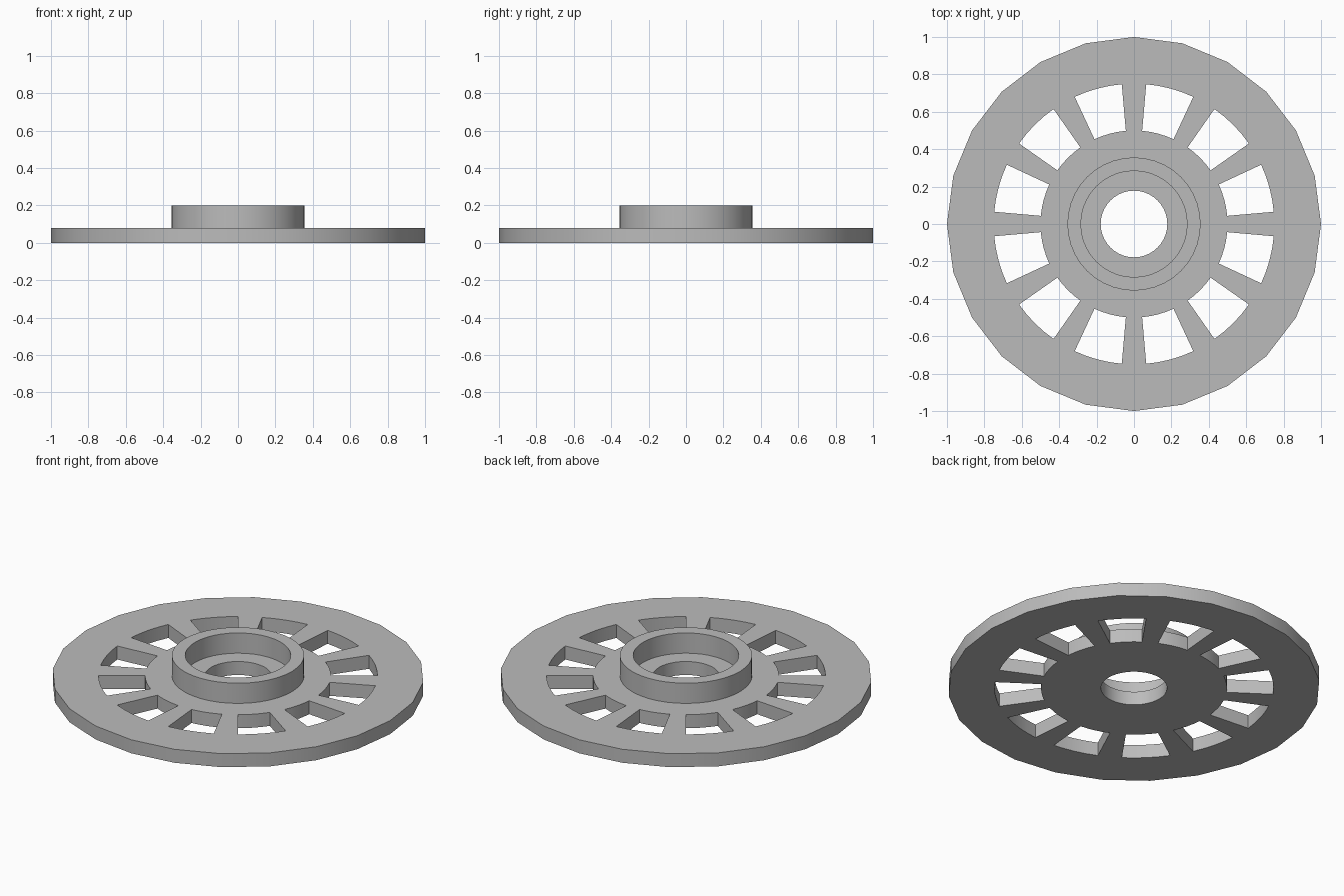
import bpy
import bmesh
from math import cos, sin, radians

cube = bpy.data.objects.get("Cube")
if cube:
    bpy.data.objects.remove(cube, do_unlink=True)

grey = bpy.data.materials.new("plain grey")
grey.use_nodes = True
colour = (0.5, 0.5, 0.5, 1)
grey.diffuse_color = colour
grey.node_tree.nodes["Principled BSDF"].inputs["Base Color"].default_value = colour


def arc(radius, start, end, steps):
    """Points along an arc, both ends included, angles in degrees."""
    angles = [radians(start + (end - start) * i / steps) for i in range(steps + 1)]
    return [(radius * cos(a), radius * sin(a)) for a in angles]


def circle(radius, sides):
    return arc(radius, 0, 360, sides)[:-1]


def plate(name, outlines, bottom, top):
    """Extrude closed outlines (the inner ones become holes) between two heights."""
    curve = bpy.data.curves.new(name, "CURVE")
    curve.dimensions = "2D"
    curve.fill_mode = "BOTH"
    curve.extrude = (top - bottom) / 2
    for outline in outlines:
        spline = curve.splines.new("POLY")
        spline.points.add(len(outline) - 1)
        for point, (x, y) in zip(spline.points, outline):
            point.co = (x, y, 0, 1)
        spline.use_cyclic_u = True
    obj = bpy.data.objects.new(name, curve)
    bpy.context.collection.objects.link(obj)
    bpy.ops.object.select_all(action="DESELECT")
    obj.select_set(True)
    bpy.context.view_layer.objects.active = obj
    bpy.ops.object.convert(target="MESH")
    obj = bpy.context.object

    # Weld the caps to the walls
    bm = bmesh.new()
    bm.from_mesh(obj.data)
    bmesh.ops.remove_doubles(bm, verts=bm.verts, dist=0.0005)
    bmesh.ops.translate(bm, verts=bm.verts, vec=(0, 0, (top + bottom) / 2))
    bmesh.ops.recalc_face_normals(bm, faces=bm.faces)
    bm.to_mesh(obj.data)
    bm.free()
    obj.data.materials.clear()
    obj.data.materials.append(grey)
    bpy.ops.object.shade_smooth_by_angle(angle=radians(30))
    return obj


# Spoked disc: faceted rim, central bore and a ring of slots
slots = []
for middle in range(15, 360, 30):
    slots.append(arc(0.75, middle - 10, middle + 10, 4)
                 + arc(0.5, middle + 10, middle - 10, 4))
plate("spoked_disc", [circle(1, 24), circle(0.178, 40)] + slots, 0, 0.08)

# Raised hub collar around the bore
plate("hub_collar", [circle(0.356, 40), circle(0.284, 40)], 0.07, 0.2)
